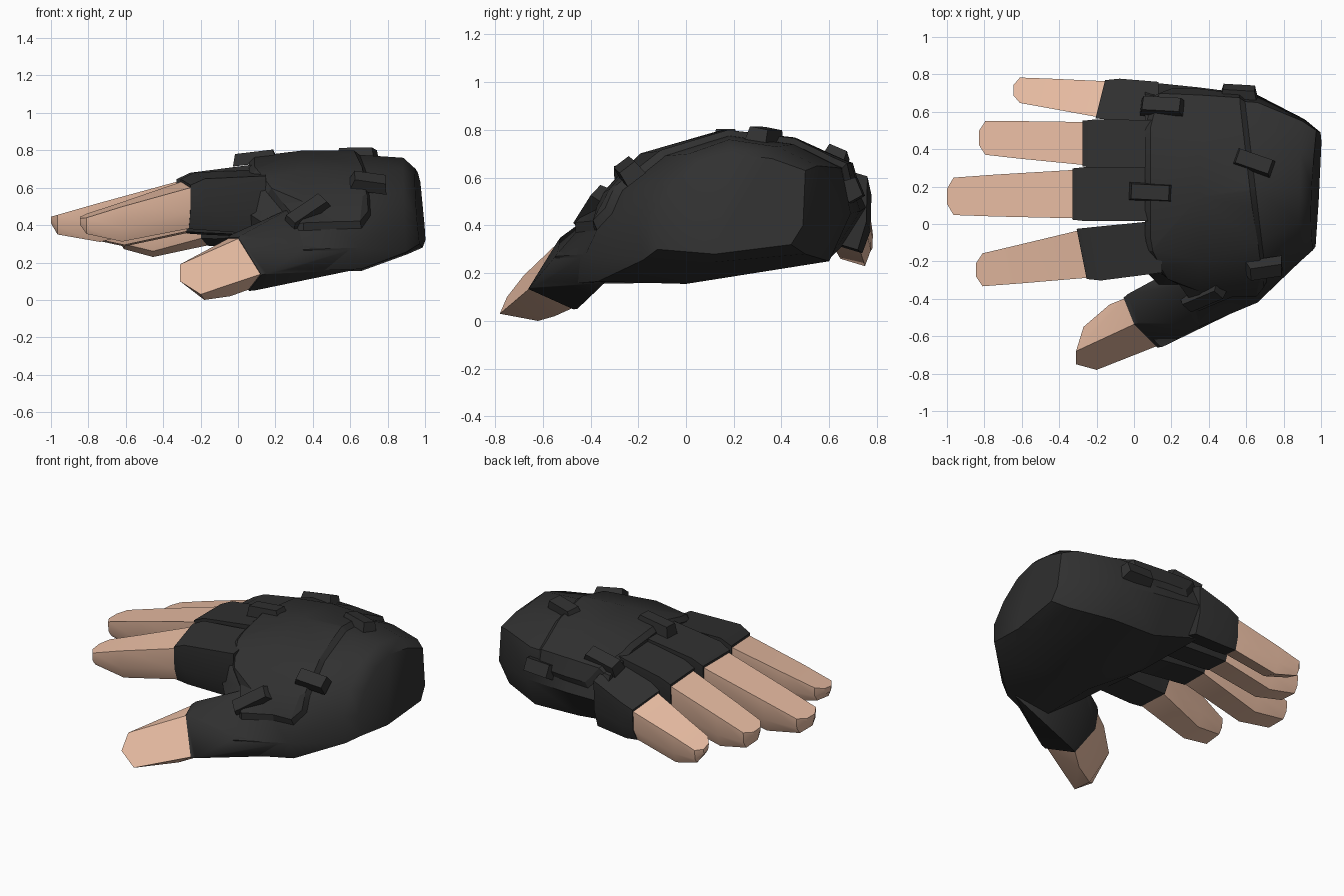
import bpy, bmesh
from mathutils import Vector, Matrix

cube = bpy.data.objects.get("Cube")
if cube:
    bpy.data.objects.remove(cube, do_unlink=True)


def material(name, color):
    mat = bpy.data.materials.new(name)
    mat.use_nodes = True
    mat.diffuse_color = color
    mat.node_tree.nodes["Principled BSDF"].inputs["Base Color"].default_value = color
    return mat


SKIN = material("skin", (0.8, 0.5, 0.36, 1))
GLOVE = material("dark_glove", (0.03, 0.03, 0.03, 1))


def finish(name, bm, mat, angle=0.5):
    bmesh.ops.recalc_face_normals(bm, faces=bm.faces)
    mesh = bpy.data.meshes.new(name)
    bm.to_mesh(mesh)
    bm.free()
    mesh.materials.append(mat)
    obj = bpy.data.objects.new(name, mesh)
    bpy.context.collection.objects.link(obj)
    bpy.ops.object.select_all(action='DESELECT')
    obj.select_set(True)
    bpy.context.view_layer.objects.active = obj
    bpy.ops.object.shade_smooth_by_angle(angle=angle)


def loft(rings):
    """Skin a list of equal-length rings and cap both ends."""
    bm = bmesh.new()
    loops = [[bm.verts.new(p) for p in ring] for ring in rings]
    n = len(loops[0])
    for a, b in zip(loops, loops[1:]):
        for i in range(n):
            j = (i + 1) % n
            bm.faces.new((a[i], a[j], b[j], b[i]))
    bm.faces.new(loops[0])
    bm.faces.new(loops[-1])
    bmesh.ops.recalc_face_normals(bm, faces=bm.faces)
    return bm


def hull(points):
    bm = bmesh.new()
    for p in points:
        bm.verts.new(p)
    out = bmesh.ops.convex_hull(bm, input=bm.verts)
    bmesh.ops.delete(bm, geom=out["geom_interior"], context='VERTS')
    bmesh.ops.dissolve_limit(bm, angle_limit=0.1, verts=bm.verts, edges=bm.edges)
    return bm


# Palm: cross-sections (y, z) from knuckles to wrist, with x and lean
PALM = [
    (.06, 0, [(-.25, .46), (-.24, .6), (-.14, .67), (.15, .74), (.45, .71),
              (.69, .63), (.76, .48), (.66, .32), (.15, .33), (-.2, .36)]),
    (.35, 0, [(-.55, .27), (-.34, .51), (-.18, .68), (.15, .775), (.45, .745),
              (.67, .645), (.73, .46), (.6, .26), (0, .16), (-.5, .155)]),
    (.66, 0, [(-.42, .28), (-.3, .54), (-.1, .69), (.18, .775), (.45, .74),
              (.65, .64), (.69, .45), (.6, .25), (0, .155), (-.37, .165)]),
    (.9, .5, [(-.2, .43), (-.12, .58), (.01, .7), (.18, .76), (.38, .73),
              (.55, .65), (.56, .42), (.5, .28), (.1, .245), (-.18, .255)]),
    (.975, 1, [(-.14, .43), (-.06, .56), (.06, .66), (.2, .7), (.36, .68),
               (.5, .63), (.49, .4), (.44, .32), (.12, .28), (-.12, .3)]),
]


def palm_mesh():
    bm = loft([[(x + lean * (.06 * (y - .2) - .1 * (z - .45)), y, z) for y, z in ring]
               for x, lean, ring in PALM])
    bmesh.ops.triangulate(bm, faces=bm.faces)
    return bm


finish("palm_glove", palm_mesh(), GLOVE, .8)

# Raised back-of-hand panel: the palm surface trimmed by planes, raised with sloped edges
panel = palm_mesh()
ends = [f for f in panel.faces if abs(f.normal.x) > .95]
bmesh.ops.delete(panel, geom=ends, context='FACES')
TRIMS = [((.66, .1, 0), (1, .12, 0)), ((0, 0, .43), (0, .13, -1)),
         ((.05, 0, .7), (-.3, 0, -.25)), ((.69, 0, .42), (1, 0, -.6))]
for point, normal in TRIMS:
    bmesh.ops.bisect_plane(panel, geom=panel.verts[:] + panel.edges[:] + panel.faces[:],
                           plane_co=point, plane_no=Vector(normal).normalized(),
                           clear_outer=True)
bmesh.ops.remove_doubles(panel, verts=panel.verts, dist=.01)
bmesh.ops.inset_region(panel, faces=panel.faces, thickness=.03, depth=.024,
                       use_boundary=True, use_even_offset=True)
finish("back_panel", panel, GLOVE, .4)

# Fingers: stations are (x, y, bottom, top, half width)
SECTION = [(-.96, -.2), (-1, 1), (1, 1), (.96, -.2), (.65, -1), (-.65, -1)]


def ring(station, skew=0, roll=0, scale=1):
    x, y, low, high, half = station
    mid, tall = (low + high) / 2, (high - low) / 2
    return [(x + skew * u * half, y + u * half * scale,
             mid + v * tall * scale + roll * u * half) for u, v in SECTION]


def finger(name, knuckle, cuff, tip, skew, roll):
    x, y, low, high, half = cuff
    flare = (x + .06, y, low - .005, high + .04, half + .01)
    lip = (x - .015, y, low, high + .005, half + .002)
    finish(name + "_glove", loft([ring(knuckle, 0, roll), ring(flare, skew, roll),
                                  ring(lip, skew, roll)]), GLOVE)
    mid = [a + (b - a) * .65 for a, b in zip(cuff, tip)]
    mid[2] = tip[2] - .04
    tx, ty, tlow, thigh, thalf = tip
    end = (tx - .035, ty, thigh - .045, thigh - .01, thalf * .4)
    finish(name, loft([ring(cuff, skew, roll, .96), ring(mid, 0, roll),
                       ring(tip, 0, roll), ring(end, 0, roll)]), SKIN)


finger("index_finger", (.15, -.12, .36, .68, .14), (-.265, -.16, .39, .625, .132),
       (-.81, -.245, .36, .45, .088), -.2, .12)
finger("middle_finger", (.13, .16, .36, .73, .145), (-.315, .16, .41, .64, .135),
       (-.965, .148, .35, .455, .1), 0, 0)
finger("ring_finger", (.13, .43, .34, .71, .125), (-.26, .43, .36, .61, .12),
       (-.795, .46, .33, .44, .09), 0, -.06)
finger("little_finger", (.13, .645, .32, .64, .115), (-.165, .667, .31, .52, .1),
       (-.61, .715, .285, .38, .068), .25, -.3)

# Thumb: cuff ring shared by the glove and the bare thumb
CUFF = [Vector(p) for p in [(-.06, -.39, .34), (0, -.54, .34), (.13, -.67, .13),
                            (.06, -.47, .04), (-.03, -.38, .2)]]
centre = sum(CUFF, Vector()) / len(CUFF)
axis = Vector((.55, .32, .22)).normalized()
glove_cuff = [p + axis * .03 for p in CUFF]
lip = [centre + (p - centre) * .95 for p in CUFF]
base = [(.16, -.27, .4), (.3, -.32, .5), (.36, -.54, .28), (.28, -.59, .165),
        (.26, -.42, .15), (.14, -.28, .33), (.62, -.34, .16), (.64, -.42, .28)]
finish("thumb_glove", hull(glove_cuff + lip + base), GLOVE, .8)

root = [centre + (p - centre) * .91 for p in CUFF]
TIP = [(-.31, -.68, .19), (-.31, -.75, .1), (-.2, -.78, .03), (-.18, -.62, 0),
       (-.27, -.55, .2), (-.13, -.43, .28), (-.04, -.55, .02)]
finish("thumb", hull(root + TIP), SKIN)


# Tabs bridging the panel edge: small blocks with a tapered top
def tab(name, place, along, normal, length, width=.095, height=.065):
    n = Vector(normal).normalized()
    u = Vector(along)
    u = (u - n * u.dot(n)).normalized()
    frame = Matrix((u, n.cross(u), n)).transposed().to_4x4()
    frame.translation = Vector(place)
    bm = bmesh.new()
    bmesh.ops.create_cube(bm, size=1)
    for v in bm.verts:
        shrink = .84 if v.co.z > 0 else 1
        v.co = Vector((v.co.x * length * shrink, v.co.y * width * shrink, v.co.z * height))
    bm.transform(frame)
    finish(name, bm, GLOVE)


tab("little_knuckle_tab", (.15, .63, .68), (1, -.13, 0), (-.15, .45, 1), .24)
tab("middle_knuckle_tab", (.09, .17, .76), (1, -.05, .1), (-.12, 0, 1), .24)
tab("wrist_tab", (.64, .33, .775), (1, -.35, 0), (.05, .18, 1), .22)
tab("front_wrist_tab", (.7, -.24, .63), (1, .12, -.1), (.25, -.75, 1), .2)
tab("thumb_tab", (.37, -.39, .47), (.2, .09, .13), (-.1, -.8, .65), .26, .09)
tab("outer_side_tab", (.56, .7, .55), (1, -.1, 0), (.05, 1, .42), .2)
